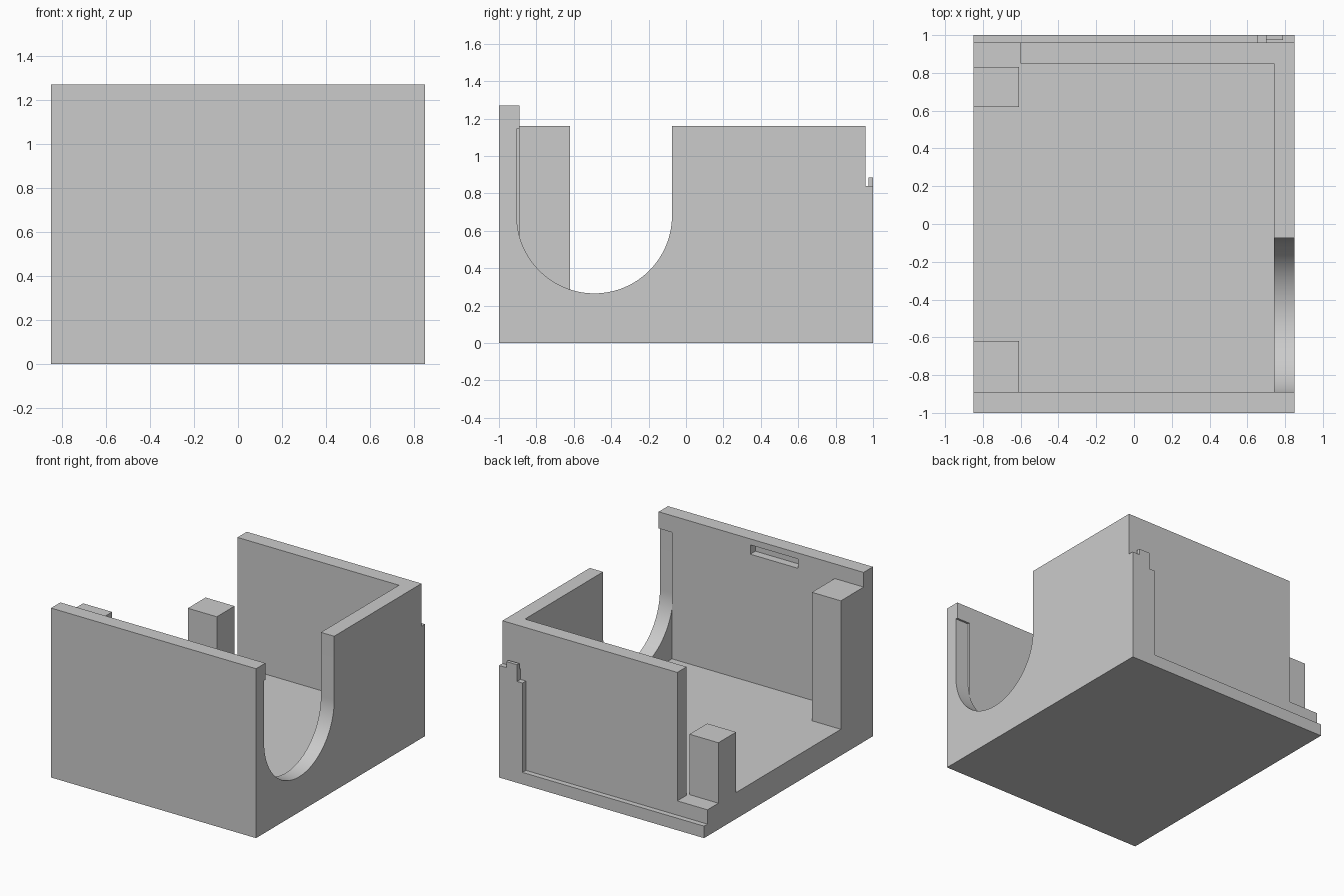
import bpy, bmesh, math

cube = bpy.data.objects.get("Cube")
if cube:
    bpy.data.objects.remove(cube, do_unlink=True)

grey = bpy.data.materials.new("plain grey")
grey.use_nodes = True
colour = (0.6, 0.6, 0.6, 1)
grey.diffuse_color = colour
for node in grey.node_tree.nodes:
    if node.type == 'BSDF_PRINCIPLED':
        node.inputs["Base Color"].default_value = colour


def prism(name, profile, x0, x1):
    """Extrude a (y, z) outline along x."""
    bm = bmesh.new()
    face = bm.faces.new([bm.verts.new((x0, y, z)) for y, z in profile])
    top = bmesh.ops.extrude_face_region(bm, geom=[face])
    moved = [v for v in top["geom"] if isinstance(v, bmesh.types.BMVert)]
    bmesh.ops.translate(bm, verts=moved, vec=(x1 - x0, 0, 0))
    bmesh.ops.recalc_face_normals(bm, faces=bm.faces)
    mesh = bpy.data.meshes.new(name)
    bm.to_mesh(mesh)
    bm.free()
    mesh.materials.append(grey)
    obj = bpy.data.objects.new(name, mesh)
    bpy.context.collection.objects.link(obj)
    return obj


def box(name, x, y, z):
    return prism(name, [(y[0], z[0]), (y[1], z[0]), (y[1], z[1]), (y[0], z[1])], *x)


def cut(target, cutter):
    cutter.hide_render = True
    mod = target.modifiers.new(cutter.name, 'BOOLEAN')
    mod.operation = 'DIFFERENCE'
    mod.solver = 'EXACT'
    mod.object = cutter
    bpy.context.view_layer.objects.active = target
    bpy.ops.object.modifier_apply(modifier=mod.name)
    bpy.data.objects.remove(cutter, do_unlink=True)


W, FLOOR, RIM, FAR = 0.85, 0.197, 1.16, 1.5   # half width, floor top, wall top, cutter overshoot
FRONT, BACK, INNER = -0.89, 0.96, 0.74        # inner front, outer back, inner side wall
housing = box("housing", (-W, W), (-1, 1), (0, 1.27))

# Lower rim behind the tall front wall, and the hollow inside
cut(housing, box("rim_cutter", (-FAR, FAR), (FRONT, FAR), (RIM, FAR)))
cut(housing, box("hollow_cutter", (-0.61, INNER), (FRONT, 0.85), (FLOOR, FAR)))

# Open side, leaving a tall front post and a short rear post
cut(housing, box("open_side_cutter", (-FAR, -0.605), (-0.62, 0.62), (FLOOR, FAR)))
cut(housing, box("rear_corner_cutter", (-FAR, -0.6), (0.83, FAR), (FLOOR, FAR)))
cut(housing, box("short_post_cutter", (-FAR, -0.605), (0.5, 0.9), (0.65, FAR)))

# Rear ledge, corner strip and its small tab
cut(housing, box("ledge_cutter", (-FAR, 0.655), (BACK, FAR), (0.09, FAR)))
cut(housing, box("strip_top_cutter", (0.6, FAR), (BACK, FAR), (0.885, FAR)))
cut(housing, box("strip_step_cutter", (0.6, 0.70), (BACK, FAR), (0.76, FAR)))
cut(housing, box("strip_end_cutter", (0.79, FAR), (BACK, FAR), (0.84, FAR)))
cut(housing, box("tab_gap_cutter", (0.65, FAR), (BACK, 0.975), (0.84, FAR)))

# Round-bottomed opening in the side wall, slightly biting into the front wall
radius, mid_y, mid_z, steps = 0.415, -0.49, 0.68, 64
arc = [(mid_y - radius * math.cos(math.pi * i / steps),
        mid_z - radius * math.sin(math.pi * i / steps)) for i in range(steps + 1)]
outline = arc + [(mid_y + radius, FAR), (FRONT, FAR), (FRONT, 1.145), (mid_y - radius, 1.145)]
cut(housing, prism("arch_cutter", outline, INNER, FAR))

# Latch slot on the inside of the front wall
cut(housing, box("slot_cutter", (-0.305, 0.09), (-0.95, -0.8), (1.155, 1.225)))

bpy.ops.object.select_all(action='DESELECT')
housing.select_set(True)
bpy.context.view_layer.objects.active = housing
bpy.ops.object.shade_smooth_by_angle(angle=math.radians(30))
